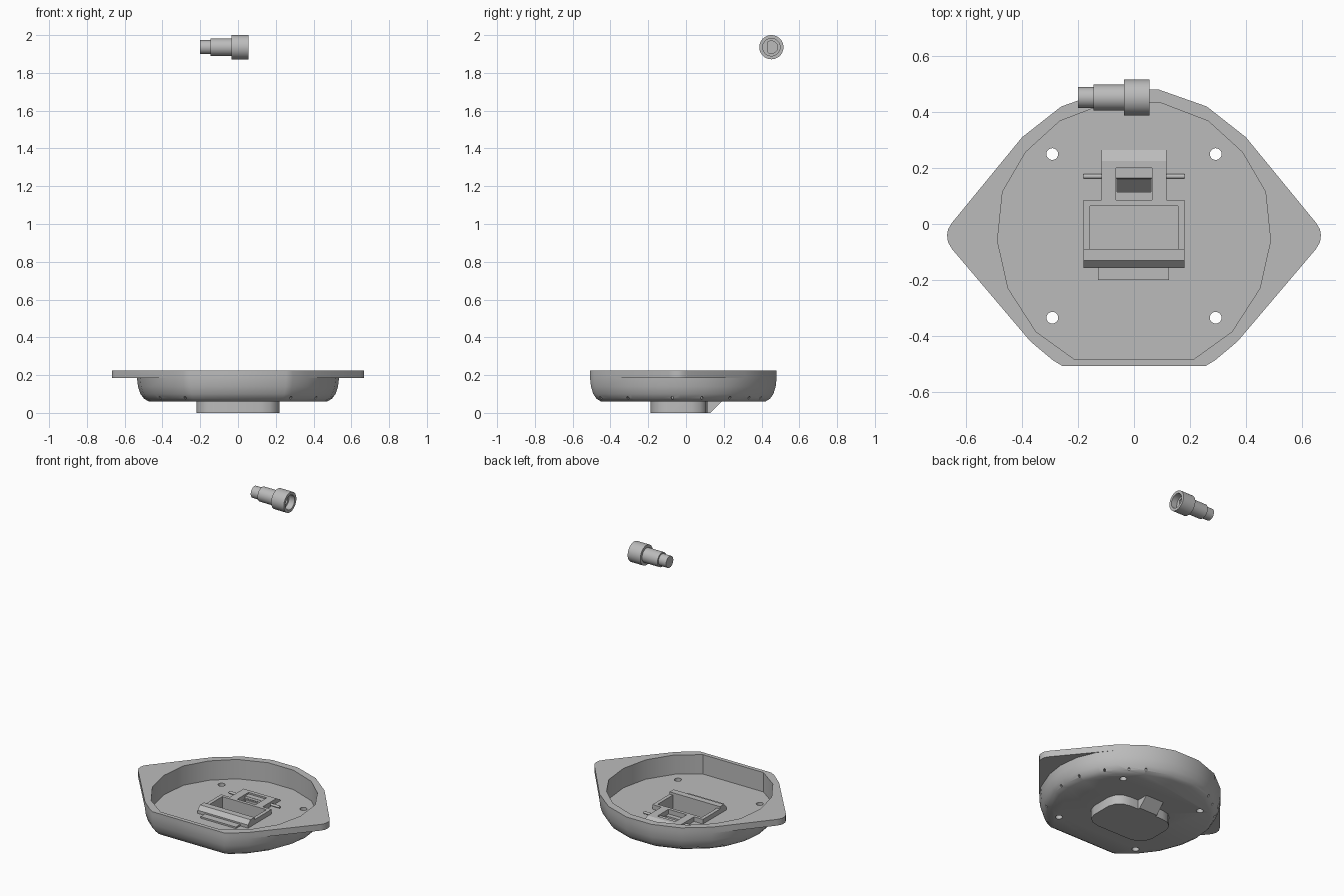
import bpy, bmesh, math
from mathutils import Vector

cube = bpy.data.objects.get("Cube")
if cube:
    bpy.data.objects.remove(cube)

grey = bpy.data.materials.new("plain grey")
grey.use_nodes = True
grey.diffuse_color = (0.5, 0.5, 0.5, 1)
grey.node_tree.nodes["Principled BSDF"].inputs["Base Color"].default_value = (0.5, 0.5, 0.5, 1)


def loft(name, rings):
    """Closed solid through rings that share one point count."""
    bm = bmesh.new()
    loops = [[bm.verts.new(p) for p in ring] for ring in rings]
    n = len(loops[0])
    for a, b in zip(loops, loops[1:]):
        for i in range(n):
            j = (i + 1) % n
            bm.faces.new((a[i], a[j], b[j], b[i]))
    bm.faces.new(loops[0][::-1])
    bm.faces.new(loops[-1])
    bmesh.ops.recalc_face_normals(bm, faces=bm.faces[:])
    mesh = bpy.data.meshes.new(name)
    bm.to_mesh(mesh)
    bm.free()
    obj = bpy.data.objects.new(name, mesh)
    bpy.context.collection.objects.link(obj)
    mesh.materials.append(grey)
    return obj


def mirrored(half):
    return half + [(-x, y) for x, y in reversed(half)]


def prism(name, outline, z0, z1):
    return loft(name, [[(x, y, z) for x, y in outline] for z in (z0, z1)])


def box(name, x0, x1, y0, y1, z0, z1):
    return prism(name, [(x0, y0), (x1, y0), (x1, y1), (x0, y1)], z0, z1)


def across(name, profile, half_width):
    """Side profile (y, z) extruded along x."""
    return loft(name, [[(x, y, z) for y, z in profile] for x in (-half_width, half_width)])


def rod(name, start, end, radius, sides=20):
    a, b = Vector(start), Vector(end)
    turn = (b - a).to_track_quat('Z', 'Y')
    circle = [Vector((radius * math.cos(t), radius * math.sin(t), 0))
              for t in (2 * math.pi * i / sides for i in range(sides))]
    return loft(name, [[p + turn @ c for c in circle] for p in (a, b)])


def combine(target, tool, operation):
    mod = target.modifiers.new(operation, 'BOOLEAN')
    mod.operation, mod.solver, mod.object = operation, 'EXACT', tool
    bpy.context.view_layer.objects.active = target
    bpy.ops.object.modifier_apply(modifier=mod.name)
    bpy.data.objects.remove(tool)


def smooth(obj, degrees):
    bpy.ops.object.select_all(action='DESELECT')
    obj.select_set(True)
    bpy.context.view_layer.objects.active = obj
    bpy.ops.object.shade_smooth_by_angle(angle=math.radians(degrees))


# Bowl: rounded shell with a flat front
bowl_half = [(.255, -.508), (.29, -.487), (.37, -.42), (.46, -.3), (.518, -.15), (.535, -.03),
             (.52, .1), (.47, .22), (.4, .31), (.26, .42), (.09, .48)]
levels = [(.06, .88), (.075, .93), (.1, .965), (.14, .99), (.185, 1), (.205, 1)]
bowl = loft("bowl", [[(x * s, (y + .02) * s - .02, z) for x, y in mirrored(bowl_half)]
                     for z, s in levels])

# Flange with two pointed ears
flange_half = bowl_half[:3] + [(.65, -.09), (.665, -.065), (.668, -.04), (.665, -.02),
                               (.65, .005)] + bowl_half[8:]
combine(bowl, prism("flange", mirrored(flange_half), .185, .225), 'UNION')

# Plinth and ramp under the bowl
plinth_half = [(.12, -.187), (.17, -.175), (.205, -.145), (.22, -.1), (.22, .03),
               (.205, .075), (.17, .105), (.12, .115)]
combine(bowl, prism("plinth", mirrored(plinth_half), 0, .08), 'UNION')
combine(bowl, across("ramp", [(.08, 0), (.13, 0), (.19, .06), (.19, .07), (.08, .07)], .065), 'UNION')

# Cavity, pocket, ramp channel and holes
cavity_half = [(.215, -.482), (.35, -.385), (.45, -.23), (.488, -.06), (.47, .115),
               (.387, .257), (.265, .368), (.09, .435)]
combine(bowl, prism("cavity", mirrored(cavity_half), .1, .3), 'DIFFERENCE')
combine(bowl, box("pocket", -.157, .157, -.09, .064, .02, .2), 'DIFFERENCE')
combine(bowl, across("channel", [(.115, .03), (.16, .08), (.16, .15), (.115, .15)], .06), 'DIFFERENCE')
for x in (-.292, .292):
    for y in (-.335, .25):
        combine(bowl, rod("screw_hole", (x, y, 0), (x, y, .2), .021), 'DIFFERENCE')
for degrees in (-57, -35, -6, 12, 31, 48, 60):
    c, s = math.cos(math.radians(degrees)), math.sin(math.radians(degrees))
    for side in (-1, 1):
        hole = rod("drain", (side * .47 * c, .47 * s - .02, .08),
                   (side * .6 * c, .6 * s - .02, .08), .007, 10)
        combine(bowl, hole, 'DIFFERENCE')
smooth(bowl, 32)

# Frame around the pocket
box("frame_back", -.18, .18, .064, .085, .095, .13)
for side, x in (("right", -.18), ("left", .157)):
    box("frame_" + side, x, x + .023, -.09, .064, .095, .13)
across("frame_front", [(-.155, .095), (-.09, .095), (-.09, .145), (-.13, .145), (-.155, .12)], .18)
box("front_lip", -.128, .125, -.2, -.155, .095, .11)

# Latch behind the frame
for side, x in (("right", -.117), ("left", .065)):
    box("latch_arm_" + side, x, x + .052, .085, .225, .095, .13)
across("latch_back", [(.265, .095), (.2, .095), (.2, .13), (.225, .13), (.265, .105)], .117)
box("latch_bridge", -.065, .065, .165, .2, .095, .12)
smooth(rod("latch_axle", (-.18, .17, .112), (.18, .17, .112), .008), 40)

# Stepped plug with a recessed end and a flat-sided socket
steps = [(-.2, .037), (-.145, .037), (-.145, .046), (-.035, .046), (-.035, .064),
         (.055, .064), (.055, .046), (.015, .046)]
turns = [2 * math.pi * i / 40 for i in range(40)]
plug_y, plug_z = .452, 1.936
plug = loft("plug", [[(x, plug_y + r * math.cos(t), plug_z + r * math.sin(t)) for t in turns]
                     for x, r in steps])
arc = [math.radians(-130 + 13 * i) for i in range(21)]
socket = loft("socket", [[(x, plug_y + .033 * math.cos(t), plug_z + .033 * math.sin(t)) for t in arc]
                         for x in (-.06, .04)])
combine(plug, socket, 'DIFFERENCE')
smooth(plug, 35)
